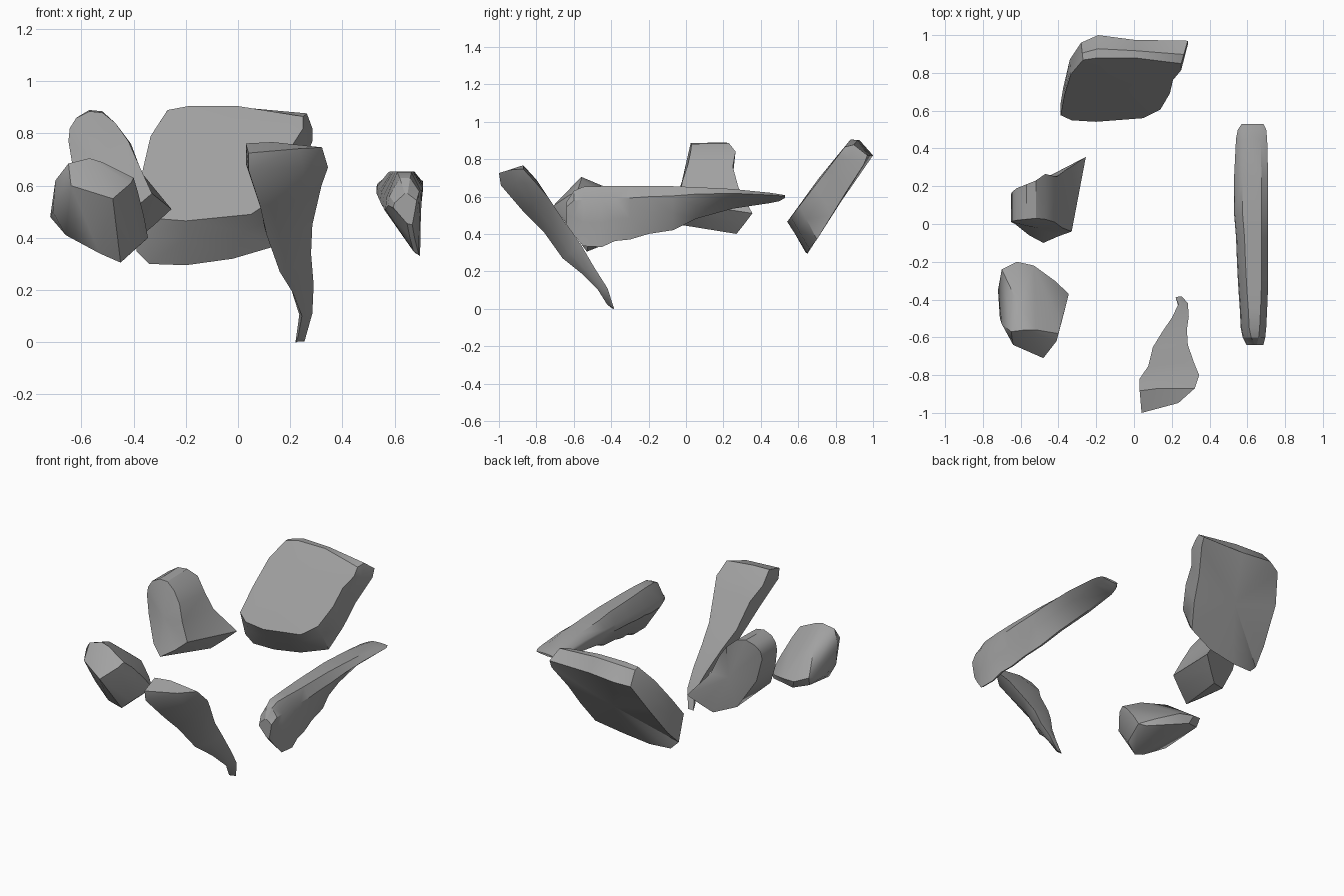
import bpy, bmesh, math

stone = bpy.data.materials.new("grey_stone")
stone.diffuse_color = (0.36, 0.36, 0.36, 1)


def finish(name, bm):
    """Turn a bmesh into a stone object with crisp edges."""
    bmesh.ops.recalc_face_normals(bm, faces=bm.faces[:])
    bmesh.ops.triangulate(bm, faces=bm.faces[:])
    mesh = bpy.data.meshes.new(name)
    bm.to_mesh(mesh)
    bm.free()
    mesh.materials.append(stone)
    ob = bpy.data.objects.new(name, mesh)
    bpy.context.collection.objects.link(ob)
    bpy.ops.object.select_all(action='DESELECT')
    ob.select_set(True)
    bpy.context.view_layer.objects.active = ob
    bpy.ops.object.shade_smooth_by_angle(angle=math.radians(32))


def loft(name, rings, bulge=0.0):
    """Skin a series of equal rings and close both ends."""
    bm = bmesh.new()
    vs = [[bm.verts.new(p) for p in r] for r in rings]
    n = len(vs[0])
    for a, b in zip(vs, vs[1:]):
        for i in range(n):
            j = (i + 1) % n
            bm.faces.new((a[i], a[j], b[j], b[i]))
    caps = [bm.faces.new(vs[0]), bm.faces.new(vs[-1])]
    bmesh.ops.recalc_face_normals(bm, faces=bm.faces[:])
    if bulge:
        bmesh.ops.poke(bm, faces=caps, offset=bulge)
    finish(name, bm)


def hull(name, pts):
    """Wrap a convex boulder around a few corner points."""
    bm = bmesh.new()
    for p in pts:
        bm.verts.new(p)
    bmesh.ops.convex_hull(bm, input=bm.verts[:])
    loose = [v for v in bm.verts if not v.link_faces]
    bmesh.ops.delete(bm, geom=loose, context='VERTS')
    finish(name, bm)


# Large leaning slab at the back: front outline, raised top ridge, rear outline
outline = [(-.27, .89), (-.19, .905), (0, .905), (.25, .865), (.25, .82), (.205, .75), (.19, .66),
           (.14, .55), (.05, .49), (-.2, .465), (-.33, .475), (-.388, .51), (-.37, .64), (-.335, .79)]
front = [(x, .545 + (z - .47) * .77, z) for x, z in outline]
rear = [(-.28, .96, .80), (-.19, 1.0, .82), (0, .975, .82), (.285, .97, .82), (.285, .95, .77),
        (.23, .86, .63), (.20, .78, .50), (.15, .70, .37), (-.02, .66, .32), (-.20, .65, .295),
        (-.34, .64, .30), (-.39, .63, .35), (-.375, .72, .44), (-.34, .87, .64)]
ridge = []
for a, b in zip(front, rear):
    p = [u + (v - u) * .4 for u, v in zip(a, b)]
    p[2] += .03 if p[2] > .8 else 0
    ridge.append(p)
loft("back_slab", [front, ridge, rear], .008)

# Long wedge on the right: (y, top z, bottom z, inner x, outer x, keel x)
stations = [(-.64, .57, .45, .595, .685, .66), (-.60, .63, .395, .575, .695, .67),
            (-.55, .652, .335, .565, .70, .685), (-.45, .655, .33, .56, .705, .69),
            (-.38, .655, .362, .555, .708, .68), (-.3, .655, .37, .55, .71, .67),
            (-.2, .655, .40, .545, .71, .655), (-.07, .655, .42, .54, .71, .64),
            (.05, .65, .48, .53, .71, .60), (.25, .64, .535, .53, .71, .56),
            (.45, .62, .565, .54, .705, .56), (.50, .612, .575, .55, .70, .57),
            (.53, .607, .593, .57, .685, .60)]
rings = []
for y, zt, zb, xi, xo, xk in stations:
    h = zt - zb
    rings.append([(xi, y, zb + .55 * h), (xi + .005, y, zb + .7 * h), (xi + .045, y, zt),
                  (xo - .035, y, zt), (xo, y, zt - .22 * h), (.7 * xo + .3 * xk, y, zb + .4 * h),
                  (xk + .008, y, zb), (xk - .012, y, zb + .04 * h)])
loft("right_wedge", rings)

# Pointed shard at the front: (left x, right x, front y, front z, back y, back z)
blade = [(.03, .322, -1.0, .725, -.87, .767), (.03, .345, -.99, .66, -.80, .69),
         (.075, .32, -.87, .52, -.74, .60), (.10, .285, -.76, .41, -.64, .45),
         (.15, .28, -.66, .27, -.56, .34), (.20, .29, -.56, .19, -.49, .22),
         (.235, .285, -.47, .10, -.42, .11), (.22, .255, -.42, .02, -.385, .003)]
rings = []
for xl, xr, yf, zf, yb, zb in blade:
    w, d = xr - xl, yb - yf
    rings.append([(xl + .01, yf, zf), (xl + .7 * w, yf + .4 * d, zf + .4 * (zb - zf)),
                  (xr, yb, zb - .02 * (zb > .65)), (xl + .35 * w, yb, zb), (xl, yb - .1 * d, zb - .005)])
loft("front_shard", rings)

# Tilted boulder at the front left
hull("left_boulder", [
    (-.64, -.64, .60), (-.48, -.71, .55), (-.41, -.62, .61), (-.39, -.52, .36), (-.45, -.53, .305),
    (-.53, -.55, .34), (-.66, -.50, .41), (-.71, -.50, .50), (-.70, -.53, .62), (-.65, -.57, .685),
    (-.57, -.56, .705), (-.52, -.56, .69), (-.40, -.58, .63), (-.385, -.52, .58), (-.61, -.43, .65),
    (-.70, -.24, .51), (-.62, -.20, .48), (-.53, -.22, .47), (-.42, -.30, .43), (-.345, -.37, .40),
    (-.36, -.43, .48), (-.72, -.35, .48), (-.69, -.26, .455), (-.60, -.22, .43), (-.38, -.34, .385)])

# Rounded stone on the left with a trailing foot
front = [(-.65, .01, .77), (-.645, .015, .82), (-.62, .02, .86), (-.57, .025, .885), (-.52, .03, .88),
         (-.47, .025, .84), (-.42, .01, .77), (-.38, -.02, .68), (-.33, -.04, .57), (-.40, -.065, .51),
         (-.48, -.10, .46), (-.555, -.06, .51), (-.63, 0, .65)]
rear = [(-.65, .16, .77), (-.645, .17, .82), (-.62, .19, .86), (-.57, .21, .89), (-.52, .23, .885),
        (-.47, .265, .84), (-.41, .25, .76), (-.37, .28, .65), (-.255, .355, .51), (-.32, .31, .45),
        (-.38, .27, .40), (-.50, .20, .44), (-.61, .16, .62)]
loft("left_stone", [front, rear], .005)
